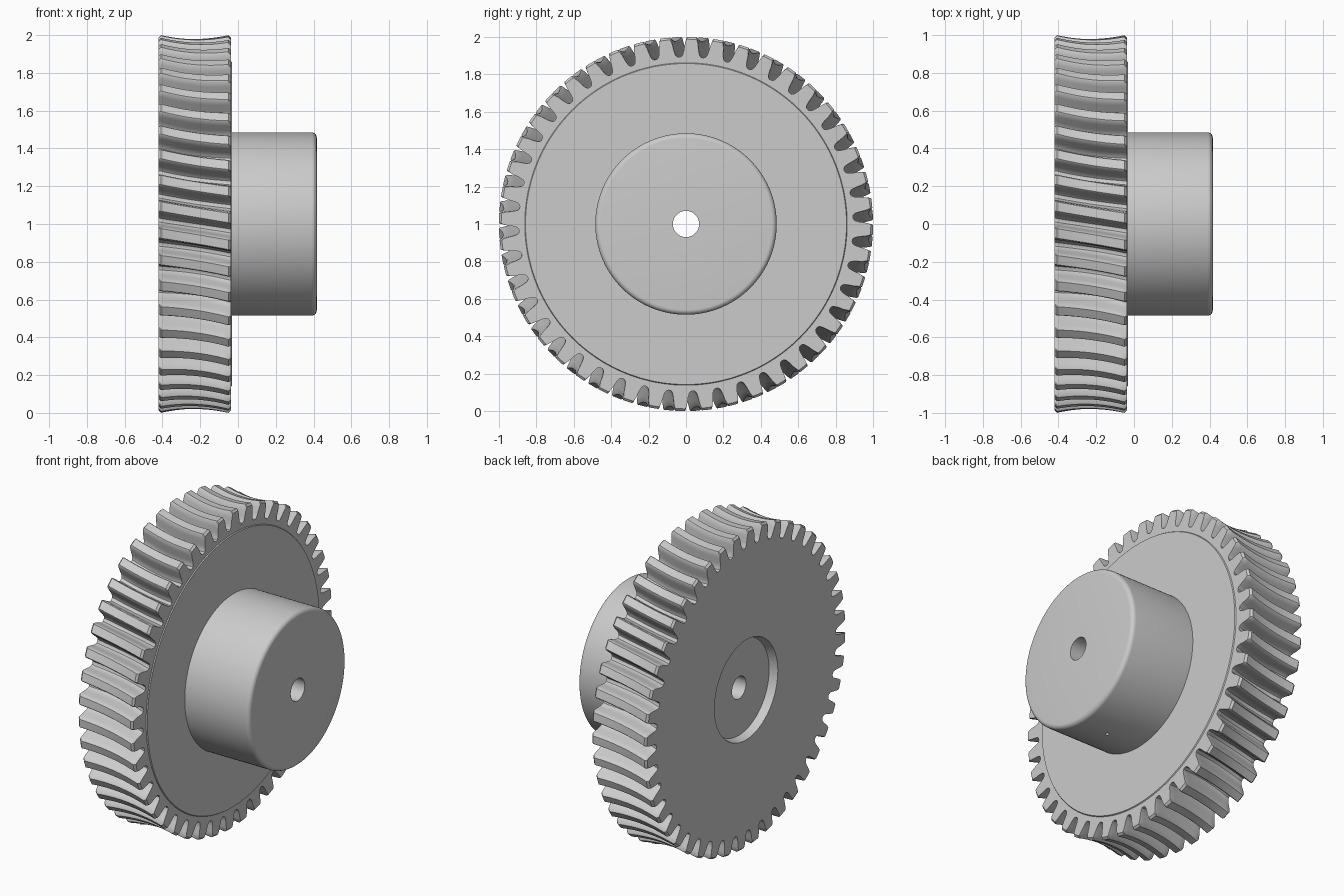
import bpy, bmesh
from math import sin, cos, pi

if "Cube" in bpy.data.objects:
    bpy.data.objects.remove(bpy.data.objects["Cube"])

N = 44                      # teeth
X0, X1 = -0.42, -0.038      # toothed rim, back and front
PITCH = 2 * pi / N


def loft(name, rings):
    """Skin closed loops of (x, [(angle, radius)...]) around the x axis, joined end to end."""
    bm = bmesh.new()
    loops = [[bm.verts.new((x, r * cos(a), 1 + r * sin(a))) for a, r in pts]
             for x, pts in rings]
    for k, lo in enumerate(loops):
        hi = loops[(k + 1) % len(loops)]
        n = len(lo)
        for i in range(n):
            j = (i + 1) % n
            bm.faces.new((lo[i], lo[j], hi[j], hi[i]))
    bmesh.ops.recalc_face_normals(bm, faces=bm.faces)
    me = bpy.data.meshes.new(name)
    bm.to_mesh(me)
    bm.free()
    ob = bpy.data.objects.new(name, me)
    bpy.context.collection.objects.link(ob)
    return ob


def smooth(ob):
    bpy.ops.object.select_all(action='DESELECT')
    ob.select_set(True)
    bpy.context.view_layer.objects.active = ob
    bpy.ops.object.shade_smooth_by_angle(angle=0.6)


# One tooth: angle from its centre, height fraction from root to tip
half = [(0.060, 0.02), (0.050, 0.12), (0.043, 0.35), (0.037, 0.7), (0.030, 0.95), (0.025, 1)]
tooth = [(-PITCH / 2, 0)] + [(-a, h) for a, h in half] + [(0, 1)] + [(a, h) for a, h in half[::-1]]


def phase(x):
    return -0.03 - 0.065 * (X1 - x) / (X1 - X0)


def tooth_ring(x, root, tip):
    p = phase(x)
    return x, [(p + i * PITCH + a, root + h * (tip - root)) for i in range(N) for a, h in tooth]


def circle(x, r, ref):
    p = phase(ref)
    return x, [(p + i * PITCH + a, r) for i in range(N) for a, h in tooth]


# Throated helical rim with softened tooth ends
rim = [tooth_ring(X0, 0.893, 0.988)]
STEPS = 14
for k in range(STEPS + 1):
    t = k / STEPS
    x = X0 + 0.012 + t * (X1 - X0 - 0.024)
    bow = 1 - (2 * t - 1) ** 2
    rim.append(tooth_ring(x, 0.893 - 0.028 * bow, 1.0 - 0.02 * bow))
rim.append(tooth_ring(X1, 0.893, 0.988))

# Web: raised front disc, bore, and recess in the back
front = [circle(X1, 0.862, X1), circle(-0.032, 0.858, X1), circle(-0.032, 0.07, X1)]
back = [circle(-0.37, 0.07, X0), circle(-0.37, 0.30, X0), circle(X0, 0.315, X0)]
wheel = loft("toothed_wheel", rim + front + back)

# Hub boss with rounded outer edge and a bore
SEG = 128


def round_ring(x, r):
    return x, [(2 * pi * i / SEG, r) for i in range(SEG)]


hub_profile = [(-0.032, 0.07), (-0.032, 0.485)]
for k in range(7):
    a = k / 6 * pi / 2
    hub_profile.append((0.39 + 0.027 * sin(a), 0.458 + 0.027 * cos(a)))
hub_profile.append((0.417, 0.07))
hub = loft("hub", [round_ring(x, r) for x, r in hub_profile])

# Small set-screw hole drilled up through the underside of the hub
bpy.ops.mesh.primitive_cylinder_add(vertices=20, radius=0.012, depth=0.3, location=(0.2, 0, 0.55))
cutter = bpy.context.object
cutter.name = "screw_hole_cutter"
mod = hub.modifiers.new("screw_hole", 'BOOLEAN')
mod.operation = 'DIFFERENCE'
mod.solver = 'EXACT'
mod.object = cutter
bpy.context.view_layer.objects.active = hub
bpy.ops.object.modifier_apply(modifier=mod.name)
bpy.data.objects.remove(cutter, do_unlink=True)

smooth(wheel)
smooth(hub)
